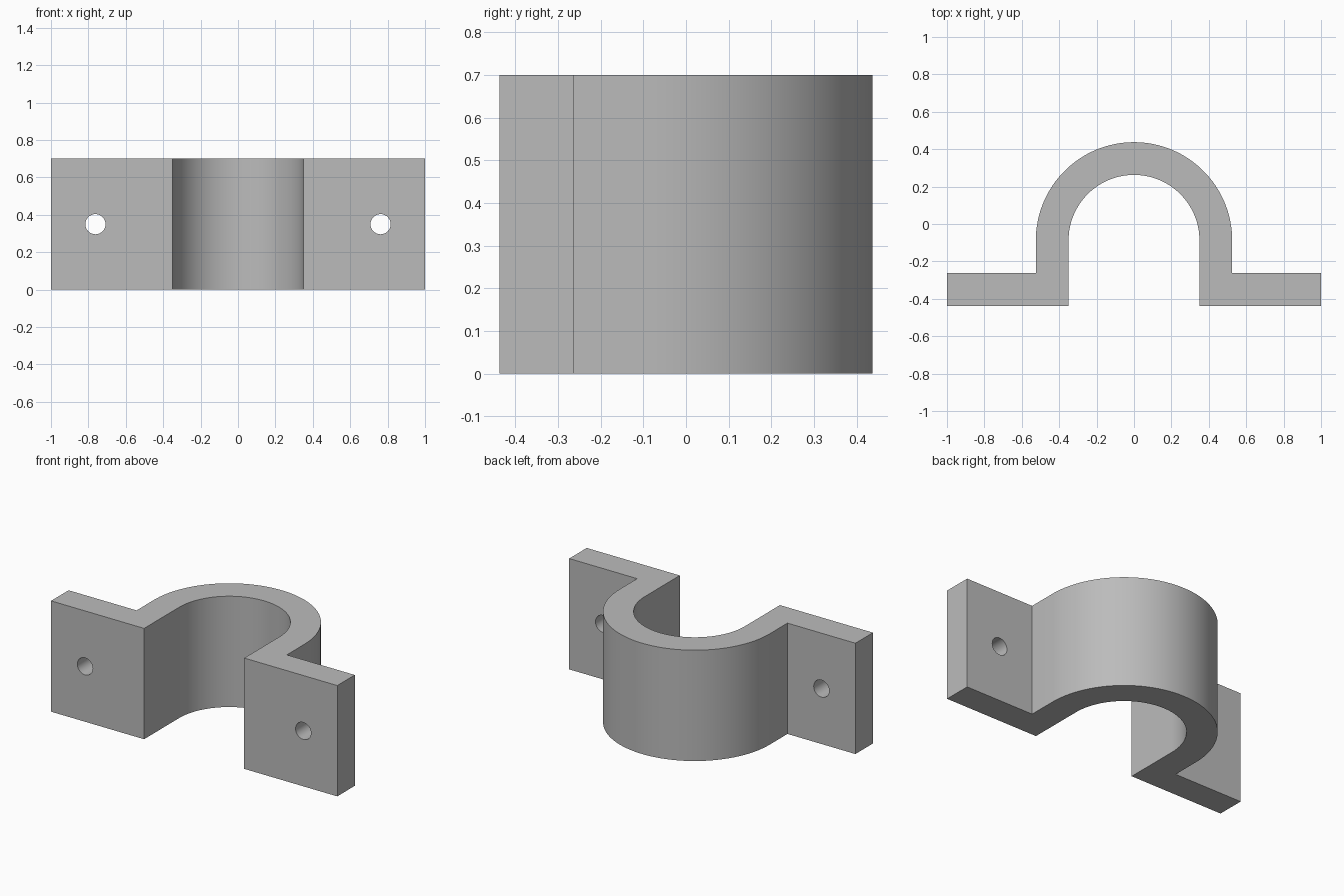
import bpy, bmesh
from math import pi, sin, cos
from mathutils import Matrix, Vector

cube = bpy.data.objects.get("Cube")
if cube:
    bpy.data.objects.remove(cube, do_unlink=True)

HEIGHT, THICK = 0.70, 0.175
R_IN = 0.35
R_OUT = R_IN + THICK
ARC_Y, FRONT_Y = -0.0875, -0.4375
HOLE_X, HOLE_R = 0.7625, 0.054
SEGMENTS = 64

grey = bpy.data.materials.new("plain grey")
grey.use_nodes = True
colour = (0.5, 0.5, 0.5, 1)
grey.diffuse_color = colour
grey.node_tree.nodes["Principled BSDF"].inputs["Base Color"].default_value = colour


def add_object(name, bm):
    bmesh.ops.recalc_face_normals(bm, faces=bm.faces)
    mesh = bpy.data.meshes.new(name)
    bm.to_mesh(mesh)
    bm.free()
    mesh.materials.append(grey)
    obj = bpy.data.objects.new(name, mesh)
    bpy.context.collection.objects.link(obj)
    return obj


def arc(radius):
    angles = [pi * i / SEGMENTS for i in range(SEGMENTS + 1)]
    return [(radius * cos(a), ARC_Y + radius * sin(a)) for a in angles]


# Strap outline: outer arch, left foot, inner arch, right foot
back_y = FRONT_Y + THICK
outline = [(1, FRONT_Y), (1, back_y), (R_OUT, back_y)] + arc(R_OUT)
outline += [(-R_OUT, back_y), (-1, back_y), (-1, FRONT_Y), (-R_IN, FRONT_Y)]
outline += arc(R_IN)[::-1] + [(R_IN, FRONT_Y)]

bm = bmesh.new()
face = bm.faces.new([bm.verts.new((x, y, 0)) for x, y in outline])
raised = bmesh.ops.extrude_face_region(bm, geom=[face])["geom"]
bmesh.ops.translate(bm, vec=Vector((0, 0, HEIGHT)),
                    verts=[v for v in raised if isinstance(v, bmesh.types.BMVert)])
clamp = add_object("saddle_clamp", bm)

# Screw holes through both feet
bm = bmesh.new()
for side in (-1, 1):
    place = (Matrix.Translation((side * HOLE_X, FRONT_Y + THICK / 2, HEIGHT / 2))
             @ Matrix.Rotation(pi / 2, 4, "X"))
    bmesh.ops.create_cone(bm, cap_ends=True, segments=32, radius1=HOLE_R,
                          radius2=HOLE_R, depth=THICK * 2, matrix=place)
cutter = add_object("screw_hole_cutter", bm)
cutter.hide_render = True

bpy.ops.object.select_all(action="DESELECT")
bpy.context.view_layer.objects.active = clamp
clamp.select_set(True)
cut = clamp.modifiers.new("screw holes", "BOOLEAN")
cut.object = cutter
cut.solver = "EXACT"
bpy.ops.object.modifier_apply(modifier=cut.name)
bpy.data.objects.remove(cutter, do_unlink=True)

# Smooth the arch and hole walls, keep the corners crisp
bpy.ops.object.shade_smooth_by_angle(angle=pi / 6)
